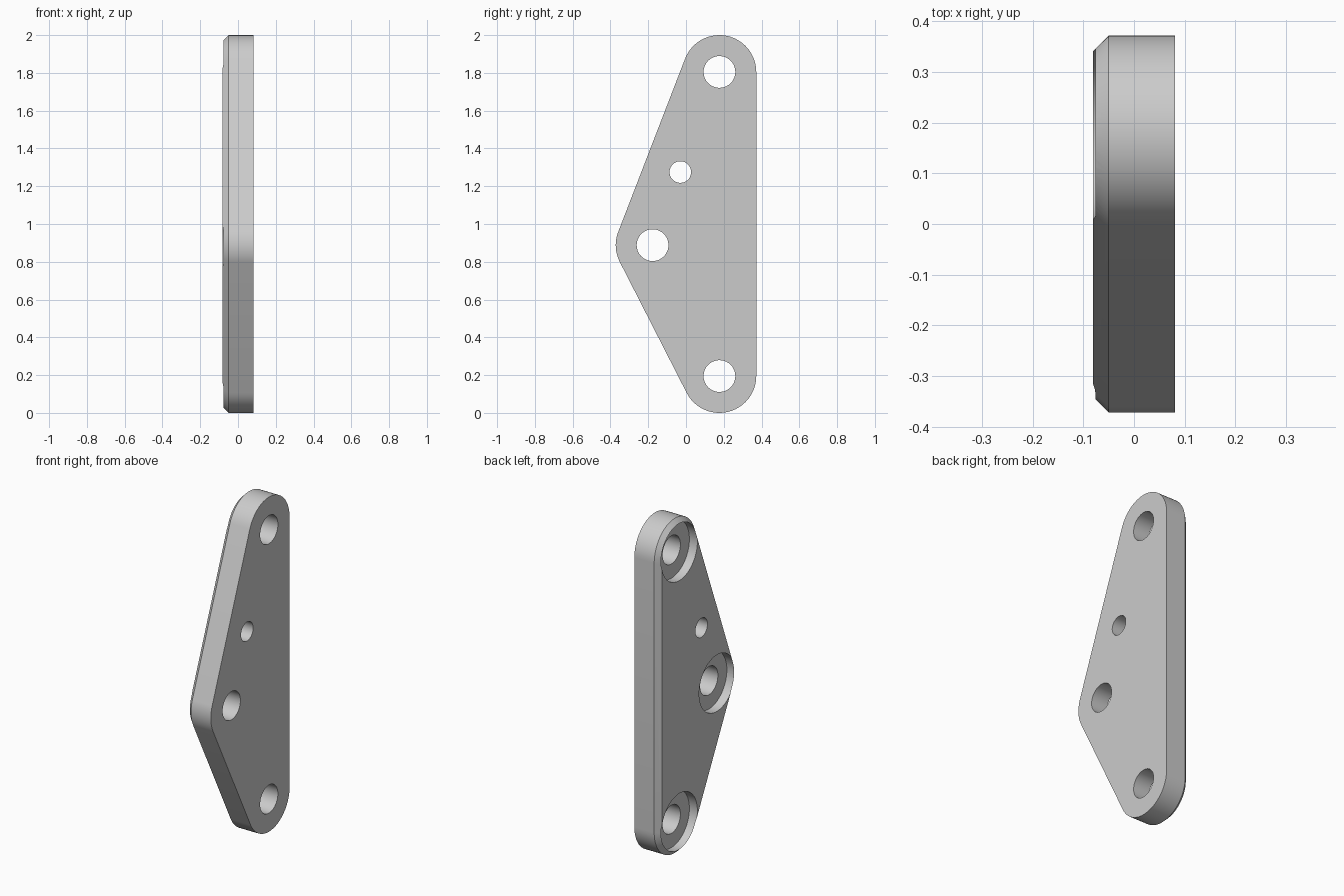
import bpy, bmesh, math
from mathutils import Vector, Matrix

cube = bpy.data.objects.get("Cube")
if cube:
    bpy.data.objects.remove(cube, do_unlink=True)

HALF = 0.081            # half of the plate thickness
ROUND = 0.195           # corner radius of the outline
CHAMFER = 0.031
BORE_DEPTH = 0.053
# Corner centres (y, z), counter-clockwise seen from +x
corners = [Vector((0.177, 0.195)), Vector((0.177, 1.805)), Vector((-0.177, 0.888))]
pilot = Vector((-0.03, 1.275))

grey = bpy.data.materials.new("plate grey")
grey.use_nodes = True
colour = (0.6, 0.6, 0.6, 1)
grey.diffuse_color = colour
grey.node_tree.nodes["Principled BSDF"].inputs["Base Color"].default_value = colour


def outline(radius, steps=24):
    """Rounded triangle: an arc around each corner, joined by tangents."""
    points = []
    for i, centre in enumerate(corners):
        before = centre - corners[i - 1]
        after = corners[(i + 1) % 3] - centre
        start = math.atan2(-before.x, before.y)
        end = math.atan2(-after.x, after.y)
        sweep = (end - start) % (2 * math.pi)
        for k in range(steps + 1):
            a = start + sweep * k / steps
            points.append(centre + radius * Vector((math.cos(a), math.sin(a))))
    return points


def add_object(name, bm):
    bmesh.ops.recalc_face_normals(bm, faces=bm.faces)
    mesh = bpy.data.meshes.new(name)
    bm.to_mesh(mesh)
    bm.free()
    obj = bpy.data.objects.new(name, mesh)
    bpy.context.collection.objects.link(obj)
    mesh.materials.append(grey)
    return obj


def cut_cylinder(target, centre, radius, x0, x1):
    """Bore a round hole along x from x0 to x1."""
    bm = bmesh.new()
    place = Matrix.Translation(((x0 + x1) / 2, centre.x, centre.y))
    bmesh.ops.create_cone(bm, cap_ends=True, segments=64, radius1=radius, radius2=radius,
                          depth=x1 - x0, matrix=place @ Matrix.Rotation(math.pi / 2, 4, 'Y'))
    cutter = add_object("hole_cutter", bm)
    cutter.hide_render = True
    mod = target.modifiers.new("hole", 'BOOLEAN')
    mod.operation = 'DIFFERENCE'
    mod.solver = 'EXACT'
    mod.object = cutter
    bpy.context.view_layer.objects.active = target
    bpy.ops.object.modifier_apply(modifier=mod.name)
    bpy.data.objects.remove(cutter, do_unlink=True)


# Plate body with one chamfered rim
bm = bmesh.new()
sections = [(HALF, ROUND), (CHAMFER - HALF, ROUND), (-HALF, ROUND - CHAMFER)]
loops = [[bm.verts.new((x, p.x, p.y)) for p in outline(r)] for x, r in sections]
for a, b in zip(loops, loops[1:]):
    for i in range(len(a)):
        j = (i + 1) % len(a)
        bm.faces.new((a[i], a[j], b[j], b[i]))
bm.faces.new(loops[0])
bm.faces.new(loops[-1])
plate = add_object("mounting_plate", bm)

# Counterbored bolt holes at the corners, plain pilot hole between
for centre in corners:
    cut_cylinder(plate, centre, 0.169, -HALF - 0.1, BORE_DEPTH - HALF)
    cut_cylinder(plate, centre, 0.084, -0.2, 0.2)
cut_cylinder(plate, pilot, 0.057, -0.2, 0.2)

bpy.ops.object.select_all(action='DESELECT')
plate.select_set(True)
bpy.context.view_layer.objects.active = plate
bpy.ops.object.shade_smooth_by_angle(angle=math.radians(30))
